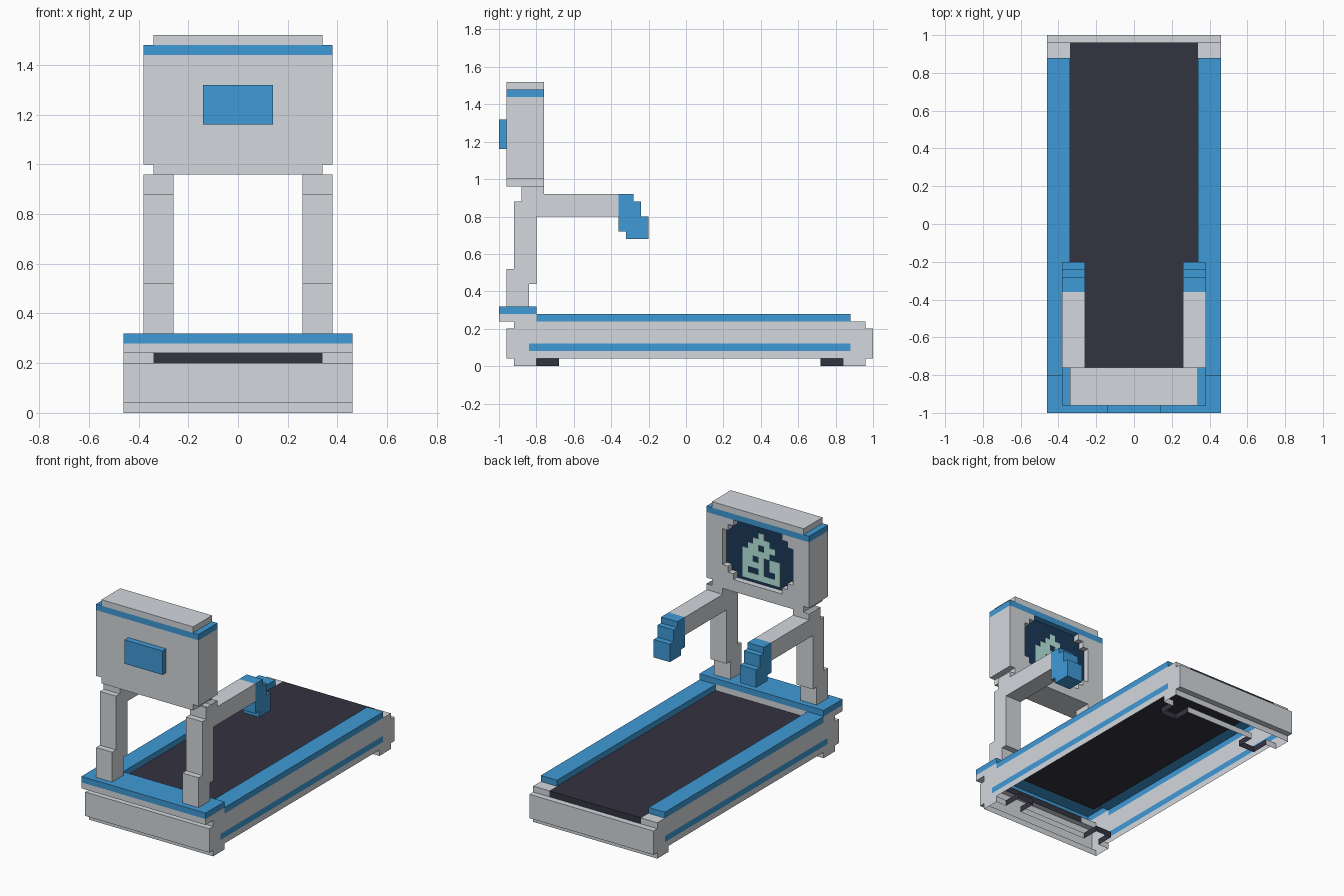
import bpy, bmesh
from mathutils import Matrix, Vector

if "Cube" in bpy.data.objects:
    bpy.data.objects.remove(bpy.data.objects["Cube"])


def material(name, rgb):
    m = bpy.data.materials.new(name)
    m.diffuse_color = (*rgb, 1)
    m.use_nodes = True
    m.node_tree.nodes["Principled BSDF"].inputs["Base Color"].default_value = m.diffuse_color
    return m


GREY = material("light grey", (0.655, 0.685, 0.72))
BLUE = material("blue", (0.05, 0.325, 0.68))
DARK = material("charcoal", (0.034, 0.033, 0.052))
NAVY = material("screen navy", (0.011, 0.04, 0.098))
MINT = material("pale mint", (0.50, 0.85, 0.78))


def blocks(name, mat, boxes, mirror=False):
    """One object from boxes (x0, x1, y0, y1, z0, z1[, sides]), optionally mirrored in x.
    sides lists the faces to keep: capital X, Y, Z is the positive side."""
    bm = bmesh.new()
    boxes = [b if len(b) == 7 else (*b, "xXyYzZ") for b in boxes]
    if mirror:
        boxes += [(-b[1], -b[0], *b[2:6], b[6].translate(str.maketrans("xX", "Xx")))
                  for b in boxes]
    drop = []
    for x0, x1, y0, y1, z0, z1, sides in boxes:
        centre = Vector((x0 + x1, y0 + y1, z0 + z1)) / 2
        size = Matrix.Diagonal((x1 - x0, y1 - y0, z1 - z0, 1))
        verts = bmesh.ops.create_cube(bm, size=1, matrix=Matrix.Translation(centre) @ size)["verts"]
        for f in {f for v in verts for f in v.link_faces}:
            d = f.calc_center_median() - centre
            axis = max(range(3), key=lambda i: abs(d[i]))
            if "xyz"[axis] not in sides and d[axis] < 0 or "XYZ"[axis] not in sides and d[axis] > 0:
                drop.append(f)
    bmesh.ops.delete(bm, geom=drop, context='FACES')
    me = bpy.data.meshes.new(name)
    bm.to_mesh(me)
    bm.free()
    me.materials.append(mat)
    ob = bpy.data.objects.new(name, me)
    bpy.context.collection.objects.link(ob)
    return ob


# Deck: an open-bottomed shell with an inlaid side stripe
blocks("side_wall", GREY, [
    (.42, .46, -.96, 1.0, .04, .08, "X"),
    (.42, .46, -.96, -.84, .08, .12, "X"), (.42, .46, .88, 1.0, .08, .12, "X"),
    (.42, .46, -.96, 1.0, .12, .20, "X"), (.42, .46, -.92, .96, .20, .24, "X")], True)
blocks("side_stripe", BLUE, [(.42, .46, -.84, .88, .08, .12, "X")], True)
blocks("side_rail", BLUE, [(.34, .46, -.80, .88, .24, .28, "xXYZ")], True)
blocks("end_wall", GREY, [(-.46, .46, -.96, -.92, .04, .20, "yzZ"),
                          (-.46, .46, .96, 1.0, .04, .20, "YzZ")])
blocks("deck_corner", GREY, [(.34, .46, -.92, -.88, .20, .24, "y"),
                             (.34, .46, .88, .96, .20, .24, "YZ")], True)

# Bottom bars under both ends, open below
blocks("bottom_bar", GREY, [(-.46, .46, -.92, -.80, 0, .04, "xXy"),
                            (-.46, .46, .84, .96, 0, .04, "xXY"),
                            (-.26, .26, -.92, -.80, 0, .04, "Y"),
                            (-.26, .26, .84, .96, 0, .04, "y")])
blocks("bottom_bar_end", GREY, [(.38, .46, -.92, -.80, 0, .04, "Y"),
                                (.38, .46, .84, .96, 0, .04, "y")], True)

# U-shaped feet, open below and towards the bars
blocks("foot", DARK, [(.26, .38, -.80, -.68, 0, .04, "xXY"),
                      (.26, .38, .72, .84, 0, .04, "xXy")], True)

# Running belt: top surface and its two visible ends
blocks("belt", DARK, [(-.34, .34, -.80, .96, .20, .24, "YZ"),
                      (-.34, .34, -.92, -.80, .20, .24, "y")])

# Front cover: grey band under a blue plate
blocks("cover_band", GREY, [(-.46, .46, -1, -.80, .24, .28, "xXy"),
                            (-.34, .34, -1, -.80, .24, .28, "Y"),
                            (-.46, .46, -1, -.92, .24, .28, "z")])
blocks("cover_plate", BLUE, [(-.46, .46, -1, -.80, .28, .32, "xXyYZ")])

# Stepped posts, arms and grips
blocks("post", GREY, [
    (.26, .38, -.96, -.84, .32, .44, "xXyY"), (.26, .38, -.96, -.80, .44, .52),
    (.26, .38, -.92, -.80, .52, .88, "xXyY"), (.26, .38, -.88, -.76, .88, .96, "xXyYz"),
    (.26, .38, -.92, -.88, .84, .88, "Z")], True)
blocks("arm", GREY, [(.26, .38, -.80, -.36, .80, .92, "xXzZ")], True)
blocks("grip", BLUE, [
    (.26, .38, -.36, -.28, .88, .92, "xXYZ"), (.26, .38, -.36, -.24, .80, .88, "xXYZ"),
    (.26, .38, -.36, -.20, .72, .80), (.26, .38, -.32, -.20, .68, .72, "xXyYz")], True)

# Console body, trim and front badge plate
blocks("console", GREY, [(-.34, .34, -.96, -.76, .96, 1.0, "xXyYz"),
                         (-.38, .38, -.96, -.80, 1.0, 1.44, "xXyz"),
                         (-.34, .34, -.96, -.76, 1.48, 1.52, "xXyYZ")])
blocks("console_trim", BLUE, [(-.38, .38, -.96, -.76, 1.44, 1.48)])
blocks("front_plate", BLUE, [(-.14, .14, -1, -.96, 1.16, 1.32, "xXyzZ")])

# Bezel leaves an opening with stepped corners: (z0, z1, half width)
opening = [(1.0, 1.04, 0), (1.04, 1.08, .18), (1.08, 1.12, .22),
           (1.12, 1.36, .26), (1.36, 1.40, .22), (1.40, 1.44, .18)]
blocks("bezel", GREY, [(w, .38, -.80, -.76, z0, z1) for z0, z1, w in opening], True)
blocks("screen", NAVY, [(-.26, .26, -.804, -.80, 1.04, 1.44, "Y")])

# Pixel picture on the screen, seen from behind (left column is +x)
picture = ["...#...",
           "..###..",
           ".##.##.",
           "#####..",
           "##.#.##",
           "####.##",
           "#..#..#",
           "#######"]
blocks("screen_picture", MINT, [
    (.10 - .04 * c, .14 - .04 * c, -.80, -.797, 1.34 - .04 * r, 1.38 - .04 * r, "xXYzZ")
    for r, row in enumerate(picture) for c, ch in enumerate(row) if ch == "#"])
